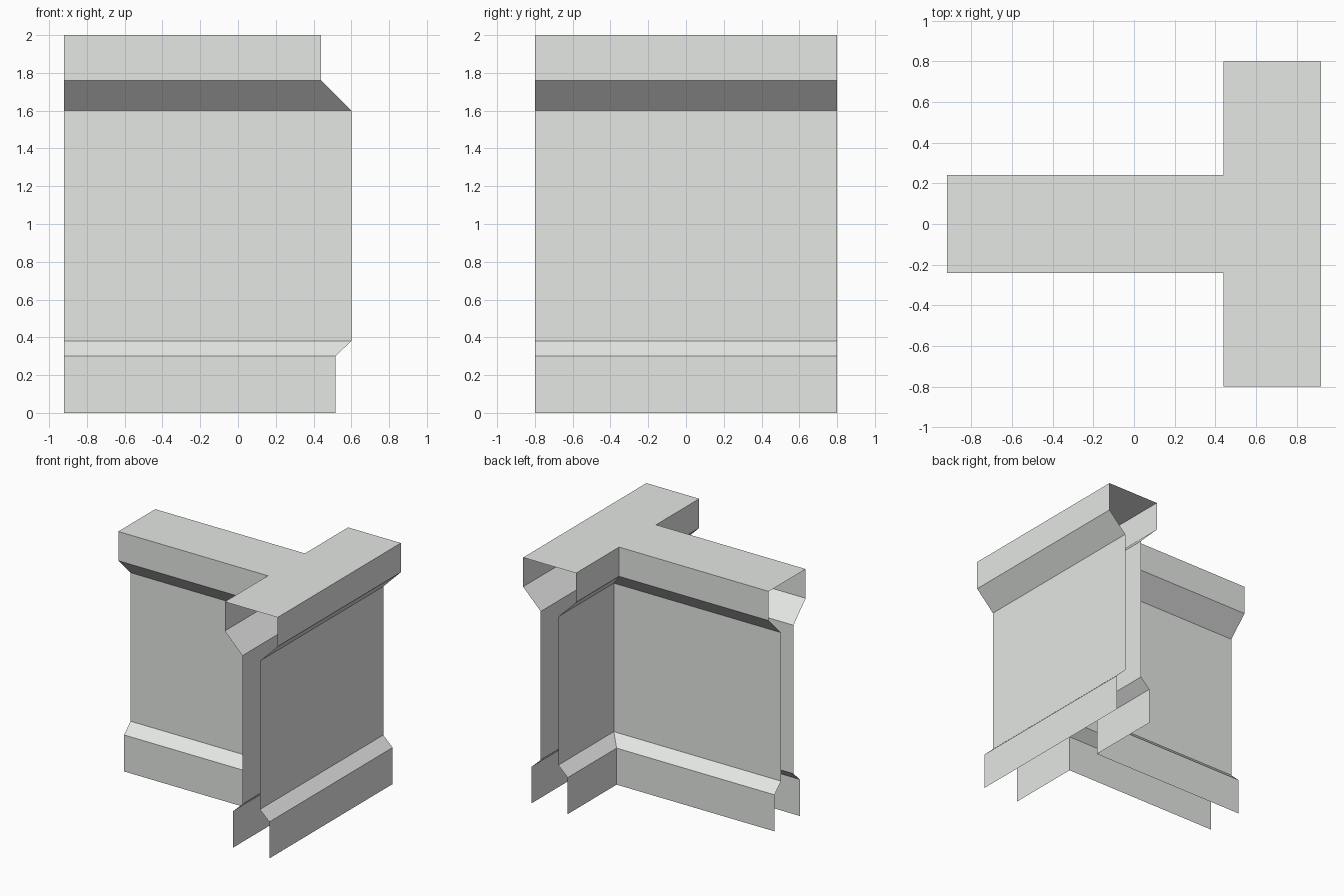
import bpy

if "Cube" in bpy.data.objects:
    bpy.data.objects.remove(bpy.data.objects["Cube"])

# Moulded wall profile: (height, half thickness)
PROFILE = [(0, 0.165), (0.30, 0.165), (0.38, 0.08), (1.60, 0.08), (1.76, 0.24), (2.0, 0.24)]
STEM_END, BAR_X, BAR_Y, CAP = -0.92, 0.68, 0.80, 0.24

stone = bpy.data.materials.new("pale_grey_stone")
stone.diffuse_color = (0.78, 0.80, 0.78, 1)
stone.use_nodes = True
stone.node_tree.nodes["Principled BSDF"].inputs["Base Color"].default_value = stone.diffuse_color


def make_object(name, verts, faces):
    mesh = bpy.data.meshes.new(name)
    mesh.from_pydata(verts, [], faces)
    mesh.materials.append(stone)
    obj = bpy.data.objects.new(name, mesh)
    bpy.context.collection.objects.link(obj)
    return obj


def sweep(name, path):
    """Skin the profile along a plan path; path(w) gives points, outside on the right."""
    rows = [[(x, y, z) for x, y in path(w)] for z, w in PROFILE]
    n = len(rows[0])
    faces = [(r * n + i, r * n + i + 1, (r + 1) * n + i + 1, (r + 1) * n + i)
             for r in range(len(rows) - 1) for i in range(n - 1)]
    return make_object(name, [p for row in rows for p in row], faces)


# Long straight side of the crossbar
sweep("straight_wall", lambda w: [(BAR_X + w, -BAR_Y), (BAR_X + w, BAR_Y)])

# Two L-shaped sides meeting at inside corners (all wall ends stay open)
sweep("front_corner_wall", lambda w: [(STEM_END, -w), (BAR_X - w, -w), (BAR_X - w, -BAR_Y)])
sweep("back_corner_wall", lambda w: [(BAR_X - w, BAR_Y), (BAR_X - w, w), (STEM_END, w)])

# Flat T-shaped top
a, b = BAR_X - CAP, BAR_X + CAP
outline = [(STEM_END, -CAP), (a, -CAP), (a, -BAR_Y), (b, -BAR_Y),
           (b, BAR_Y), (a, BAR_Y), (a, CAP), (STEM_END, CAP)]
make_object("wall_top", [(x, y, 2.0) for x, y in outline], [tuple(range(8))])
